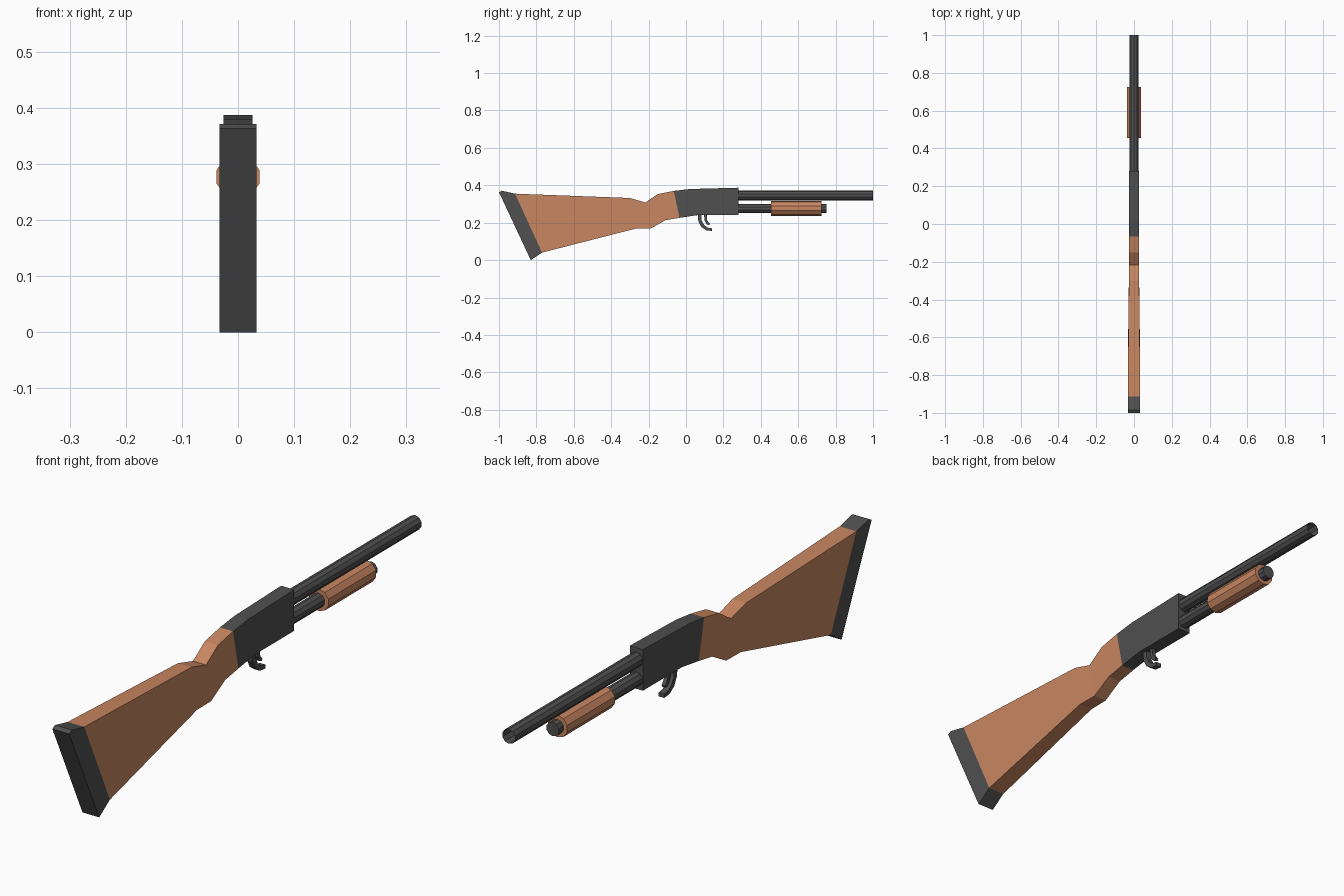
import bpy, bmesh
from math import pi
from mathutils import Matrix

if "Cube" in bpy.data.objects:
    bpy.data.objects.remove(bpy.data.objects["Cube"])


def material(name, color):
    m = bpy.data.materials.new(name)
    m.diffuse_color = color
    m.use_nodes = True
    m.node_tree.nodes["Principled BSDF"].inputs["Base Color"].default_value = m.diffuse_color
    return m


WOOD = material("wood", (0.58, 0.24, 0.12, 1))
STEEL = material("dark_steel", (0.08, 0.08, 0.08, 1))


def finish(name, bm, mat):
    bmesh.ops.recalc_face_normals(bm, faces=bm.faces[:])
    mesh = bpy.data.meshes.new(name)
    bm.to_mesh(mesh)
    bm.free()
    mesh.materials.append(mat)
    ob = bpy.data.objects.new(name, mesh)
    bpy.context.collection.objects.link(ob)
    return ob


def strip(name, stations, mat):
    """Solid skinned over stations of (top y, top z, bottom y, bottom z, half width)."""
    bm = bmesh.new()
    rings = []
    for ty, tz, by, bz, w in stations:
        rings.append([bm.verts.new(p) for p in
                      ((-w, ty, tz), (w, ty, tz), (w, by, bz), (-w, by, bz))])
    for a, b in zip(rings, rings[1:]):
        for i in range(4):
            j = (i + 1) % 4
            bm.faces.new((a[i], a[j], b[j], b[i]))
    bm.faces.new(rings[0])
    bm.faces.new(rings[-1])
    return finish(name, bm, mat)


def tube(name, y0, y1, z, r, mat, caps=True):
    """Ten-sided cylinder along y with a corner on top."""
    bm = bmesh.new()
    bmesh.ops.create_cone(bm, cap_ends=caps, segments=10, radius1=r, radius2=r,
                          depth=y1 - y0)
    bm.transform(Matrix.Translation((0, (y0 + y1) / 2, z)) @ Matrix.Rotation(-pi / 2, 4, 'X'))
    return finish(name, bm, mat)


# Butt pad with a small chamfer at the heel
strip("butt_pad", [(-1.0, 0.363, -0.83, 0.0, 0.033),
                   (-0.985, 0.371, -0.825, 0.003, 0.033),
                   (-0.914, 0.355, -0.77, 0.04, 0.033)], STEEL)

# Wooden stock and grip
strip("stock", [(-0.914, 0.355, -0.77, 0.04, 0.033),
                (-0.30, 0.332, -0.27, 0.168, 0.027),
                (-0.217, 0.308, -0.19, 0.168, 0.026),
                (-0.15, 0.353, -0.11, 0.213, 0.026),
                (-0.065, 0.37, -0.035, 0.226, 0.026)], WOOD)

# Receiver
strip("receiver", [(-0.065, 0.37, -0.035, 0.226, 0.026),
                   (0.02, 0.38, 0.06, 0.24, 0.026),
                   (0.28, 0.387, 0.28, 0.24, 0.026)], STEEL)

# Barrel (open muzzle), magazine tube and sliding fore-end
tube("barrel", 0.27, 1.0, 0.345, 0.026, STEEL, caps=False)
tube("magazine_tube", 0.27, 0.752, 0.276, 0.025, STEEL)
tube("fore_end", 0.455, 0.725, 0.277, 0.04, WOOD)

# Curved guard hook and the trigger in front of it
strip("guard_hook", [(0.063, 0.25, 0.083, 0.25, 0.011),
                     (0.066, 0.208, 0.084, 0.212, 0.011),
                     (0.082, 0.177, 0.097, 0.188, 0.011),
                     (0.108, 0.159, 0.115, 0.174, 0.011),
                     (0.138, 0.156, 0.138, 0.170, 0.011)], STEEL)
strip("trigger", [(0.096, 0.25, 0.112, 0.25, 0.007),
                  (0.099, 0.212, 0.113, 0.214, 0.007),
                  (0.110, 0.192, 0.122, 0.200, 0.007),
                  (0.124, 0.186, 0.128, 0.194, 0.007)], STEEL)
